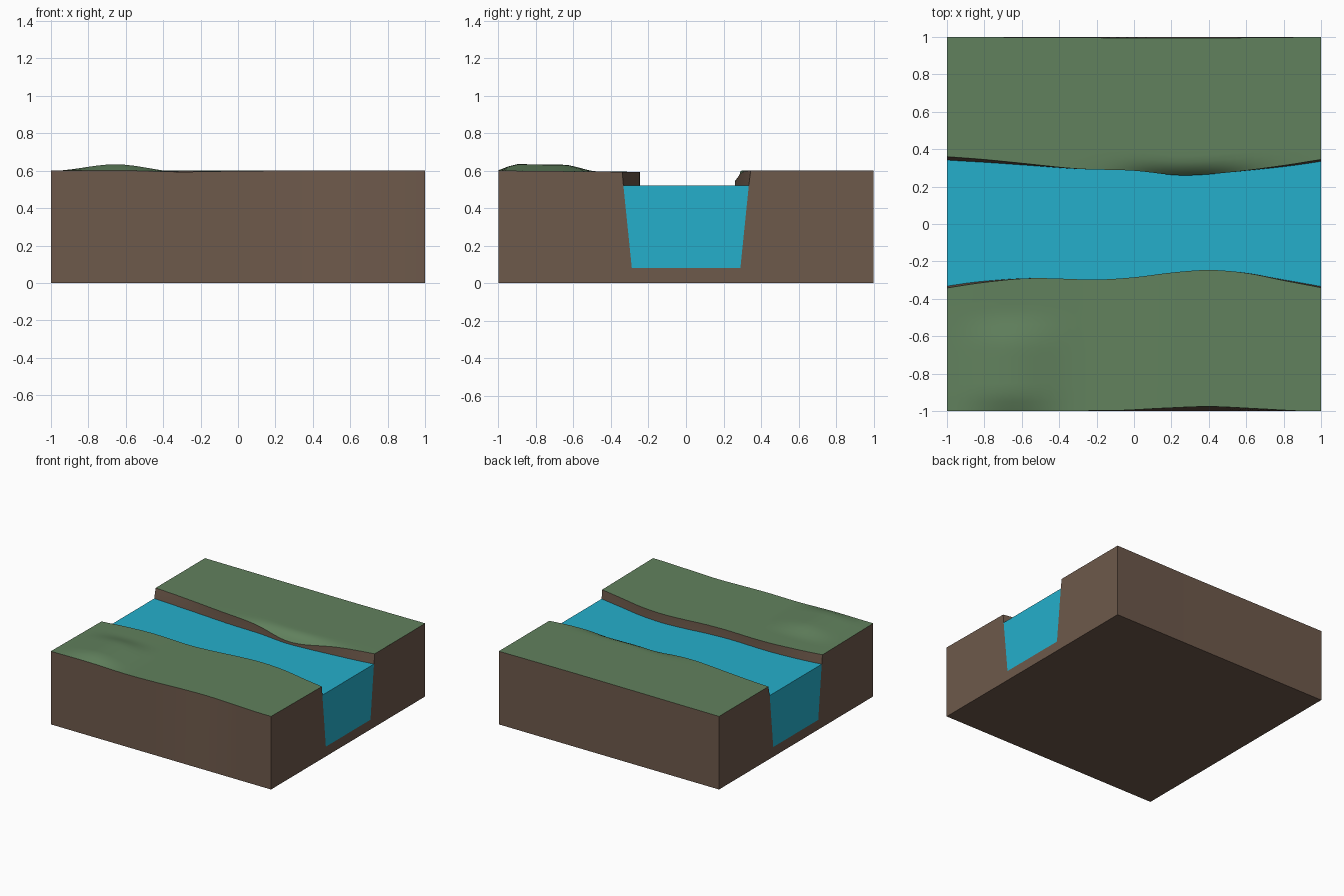
import bpy, bmesh, math

if "Cube" in bpy.data.objects:
    bpy.data.objects.remove(bpy.data.objects["Cube"])

N = 40          # slices along the river
M = 18          # strips across each bank
XS = [-1 + 2 * i / N for i in range(N + 1)]
WATER_Z, BED_Z = 0.52, 0.08


def material(name, color):
    m = bpy.data.materials.new(name)
    m.diffuse_color = (*color, 1)
    m.use_nodes = True
    m.node_tree.nodes["Principled BSDF"].inputs["Base Color"].default_value = m.diffuse_color
    return m


SOIL = material("soil", (0.155, 0.100, 0.070))
GRASS = material("grass", (0.120, 0.220, 0.110))
WATER = material("water", (0.018, 0.430, 0.600))


def curve(points):
    """Smooth function through (x, y) points."""
    def f(x):
        n = len(points)
        i = 0
        while i < n - 2 and x > points[i + 1][0]:
            i += 1
        (x0, y0), (x1, y1) = points[i], points[i + 1]

        def slope(k):
            a, b = points[max(k - 1, 0)], points[min(k + 1, n - 1)]
            return (b[1] - a[1]) / (b[0] - a[0])
        h = x1 - x0
        t = (x - x0) / h
        return ((2*t**3 - 3*t*t + 1) * y0 + (t**3 - 2*t*t + t) * h * slope(i)
                + (3*t*t - 2*t**3) * y1 + (t**3 - t*t) * h * slope(i + 1))
    return f


def smooth(a, b, v):
    t = min(max((v - a) / (b - a), 0), 1)
    return t * t * (3 - 2 * t)


# Bank rims and outer grass edges
back_rim = curve([(-1, .36), (-.8, .345), (-.6, .325), (-.3, .295), (0, .285), (.25, .26),
                  (.5, .275), (.8, .313), (1, .345)])
front_rim = curve([(-1, -.342), (-.8, -.312), (-.55, -.29), (-.2, -.297), (0, -.285), (.2, -.26),
                   (.4, -.246), (.6, -.262), (.8, -.302), (1, -.34)])
front_edge = curve([(-1, -1), (-.1, -.997), (.15, -.985), (.4, -.976), (.65, -.987), (.9, -1), (1, -1)])
back_edge = curve([(-1, 1), (-.4, .997), (.3, .994), (.7, .997), (1, 1)])
back_water = lambda x: back_rim(x) - .018 * smooth(-.2, -1, x) - .01 * smooth(.5, 1, x)
front_water = lambda x: front_rim(x) + .01 * smooth(-.5, -1, x) + .006 * smooth(.5, 1, x)


def front_height(x, y):
    t = (y - front_edge(x)) / (front_rim(x) - front_edge(x))
    z = .6 - .007 * t - .006 * math.exp(-((x + .3) / .25) ** 2)
    mound = smooth(-1, -.65, x) * (1 - smooth(-.65, -.3, x))
    return z + .036 * mound * smooth(-1.02, -.9, y) * (1 - smooth(-.66, -.46, y))


def back_height(x, y):
    d = min(max((y - back_rim(x)) / .1, 0), 1)
    return .6 - .06 * math.exp(-((x - .3) / .3) ** 2) * (1 - d) ** 2.5


def sweep(name, mat, section, skip=(), closed=True):
    """Join a (y, z) cross-section through every slice along x."""
    bm = bmesh.new()
    rings = [[bm.verts.new((x, y, z)) for y, z in section(x)] for x in XS]
    k = len(rings[0])
    for a, b in zip(rings, rings[1:]):
        for j in range(k if closed else k - 1):
            if j not in skip:
                n = (j + 1) % k
                bm.faces.new((a[j], b[j], b[n], a[n]))
    if closed:
        bm.faces.new(rings[0])
        bm.faces.new(rings[-1][::-1])
        bmesh.ops.recalc_face_normals(bm, faces=bm.faces)
    else:
        bm.normal_update()
        if sum(f.normal.z for f in bm.faces) < 0:
            bmesh.ops.reverse_faces(bm, faces=bm.faces)
    me = bpy.data.meshes.new(name)
    bm.to_mesh(me)
    bm.free()
    me.materials.append(mat)
    ob = bpy.data.objects.new(name, me)
    bpy.context.collection.objects.link(ob)
    bpy.ops.object.select_all(action='DESELECT')
    bpy.context.view_layer.objects.active = ob
    ob.select_set(True)
    bpy.ops.object.shade_smooth_by_angle(angle=math.radians(30))
    return ob


# Soil block with the river channel; the grass closes its top
def soil_section(x):
    fe, fr, fw = front_edge(x), front_rim(x), front_water(x)
    be, br, bw = back_edge(x), back_rim(x), back_water(x)
    return [(-1, 0), (fe, front_height(x, fe)), (fr, front_height(x, fr)),
            (fw, WATER_Z), (fw + .045, BED_Z), (bw - .045, BED_Z), (bw, WATER_Z),
            (br, back_height(x, br)), (be, back_height(x, be)), (1, 0)]


sweep("soil_block", SOIL, soil_section, skip=(1, 7))

# Water filling the channel
sweep("river_water", WATER, lambda x: [
    (front_water(x), WATER_Z), (front_water(x) + .045, BED_Z),
    (back_water(x) - .045, BED_Z), (back_water(x), WATER_Z)])


# Grass on both banks, strips packed closer at the rim
def grass(edge, rim, height):
    def section(x):
        ys = [rim(x) + (edge(x) - rim(x)) * (j / M) ** 1.3 for j in range(M + 1)]
        return [(y, height(x, y)) for y in ys]
    return section


sweep("front_grass", GRASS, grass(front_edge, front_rim, front_height), closed=False)
sweep("back_grass", GRASS, grass(back_edge, back_rim, back_height), closed=False)
